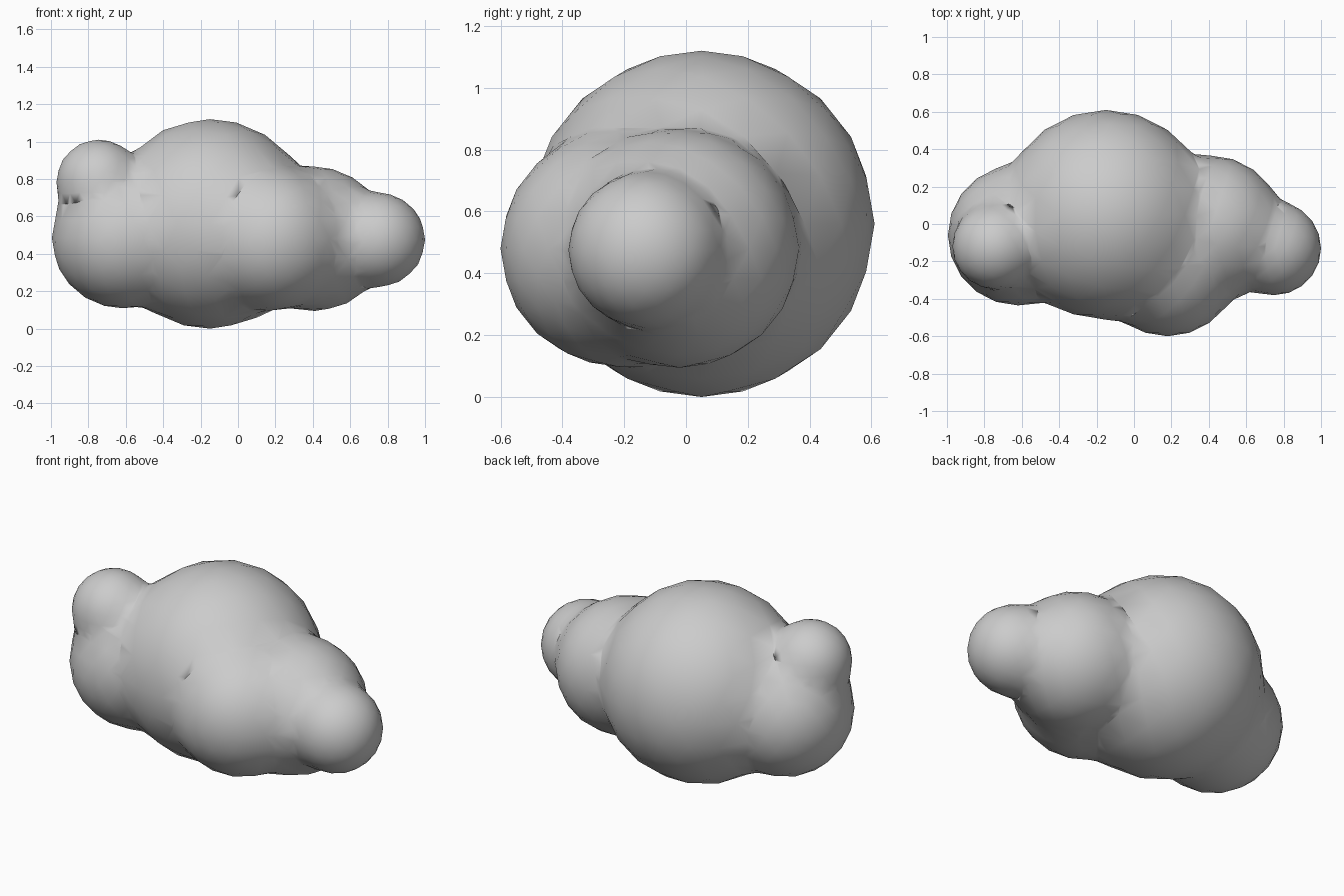
import bpy, bmesh, math
from mathutils import Vector

if "Cube" in bpy.data.objects:
    bpy.data.objects.remove(bpy.data.objects["Cube"])

# Puffs of the cloud: centre, radius
PUFFS = [
    ((-0.15, 0.05, 0.56), 0.56),    # main
    ((-0.62, -0.06, 0.485), 0.375), # left
    ((-0.745, -0.12, 0.785), 0.225),# upper left
    ((0.41, -0.02, 0.48), 0.385),   # right
    ((0.75, -0.13, 0.475), 0.25),   # far right
    ((0.18, -0.22, 0.48), 0.38),    # front
]
BLEND = 0.025

grey = bpy.data.materials.new("cloud grey")
grey.diffuse_color = (0.6, 0.6, 0.6, 1)
grey.use_nodes = True
grey.node_tree.nodes["Principled BSDF"].inputs["Base Color"].default_value = grey.diffuse_color


def puff(centre, radius, name):
    bpy.ops.mesh.primitive_ico_sphere_add(subdivisions=3, radius=radius, location=centre)
    ob = bpy.context.object
    ob.name = name
    ob.data.materials.append(grey)
    return ob


# Union of all puffs
cloud = puff(*PUFFS[0], "cloud")
helpers = []
for i, (c, r) in enumerate(PUFFS[1:]):
    h = puff(c, r, f"puff_{i}")
    h.hide_render = True
    m = cloud.modifiers.new("union", 'BOOLEAN')
    m.operation = 'UNION'
    m.solver = 'EXACT'
    m.object = h
    helpers.append(h)
deps = bpy.context.evaluated_depsgraph_get()
mesh = bpy.data.meshes.new_from_object(cloud.evaluated_get(deps))
cloud.modifiers.clear()
cloud.data = mesh
for h in helpers:
    bpy.data.objects.remove(h)

# Soften the creases by sliding vertices onto a smooth union of the puffs
bm = bmesh.new()
bm.from_mesh(mesh)
bmesh.ops.remove_doubles(bm, verts=bm.verts, dist=0.02)
offset = Vector(cloud.location)
for v in bm.verts:
    p = v.co + offset
    for _ in range(3):
        total, grad = 0.0, Vector()
        for c, r in PUFFS:
            d = p - Vector(c)
            w = math.exp(-(d.length - r) / BLEND)
            total += w
            grad += w * d.normalized()
        f = -BLEND * math.log(total)
        g = grad / total
        p = p - g * (f / max(g.length_squared, 0.2))
    v.co = p - offset
bmesh.ops.triangulate(bm, faces=bm.faces)
bmesh.ops.recalc_face_normals(bm, faces=bm.faces)
for f in bm.faces:
    f.smooth = True
    f.material_index = 0
bm.to_mesh(mesh)
bm.free()
